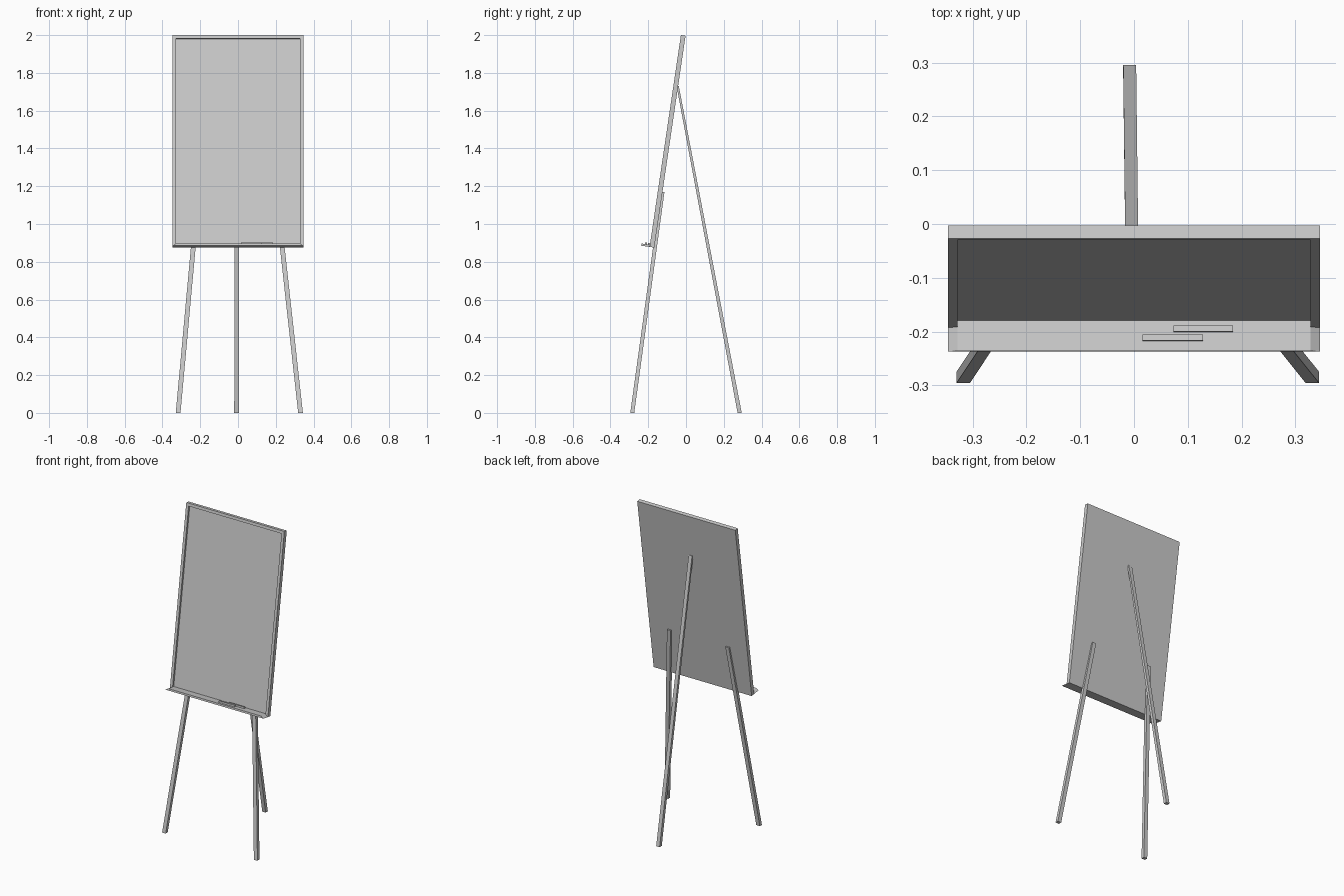
import bpy, bmesh, math
from mathutils import Matrix

if "Cube" in bpy.data.objects:
    bpy.data.objects.remove(bpy.data.objects["Cube"])

TILT = math.atan(0.1477)
# board space: x across, -y out of the board's front, z up the board
BOARD = Matrix.Translation((0, -0.168, 0.875)) @ Matrix.Rotation(-TILT, 4, 'X')
L = 1.1334      # board length
W = 0.346       # half width
B = 0.018       # frame width
T = 0.025       # frame depth
P = 0.013       # panel depth


def prism(name, low, high, matrix=None):
    """Six-sided solid between two rectangles (x0, x1, y0, y1, z)."""
    bm = bmesh.new()
    rings = []
    for x0, x1, y0, y1, z in (low, high):
        rings.append([bm.verts.new(p) for p in
                      ((x0, y0, z), (x1, y0, z), (x1, y1, z), (x0, y1, z))])
    a, b = rings
    bm.faces.new(a[::-1])
    bm.faces.new(b)
    for i in range(4):
        j = (i + 1) % 4
        bm.faces.new((a[i], a[j], b[j], b[i]))
    if matrix:
        bm.transform(matrix)
    bmesh.ops.recalc_face_normals(bm, faces=bm.faces)
    me = bpy.data.meshes.new(name)
    bm.to_mesh(me)
    bm.free()
    ob = bpy.data.objects.new(name, me)
    bpy.context.collection.objects.link(ob)
    return ob


def board_box(name, x0, x1, w0, w1, v0, v1):
    """Box on the tilted board; w is the distance out from its back."""
    return prism(name, (x0, x1, -w1, -w0, v0), (x0, x1, -w1, -w0, v1), BOARD)


# Writing panel and raised frame
board_box("panel", -W + B, W - B, 0, P, 0, L - B)
board_box("frame_top", -W + B, W - B, 0, T, L - B, L)
for side, s in (("left", -1), ("right", 1)):
    x0, x1 = sorted((s * (W - B), s * W))
    board_box("frame_" + side, x0, x1, 0, T, 0, L)

# Pen tray with sloped ends
prism("tray", (-W, W, -0.07, -0.005, 0), (-W + B, W - B, -0.07, -0.005, 0.0115), BOARD)

# Pens lying on the tray
board_box("pen_back", 0.073, 0.184, 0.024, 0.035, 0.0115, 0.021)
board_box("pen_front", 0.016, 0.128, 0.041, 0.052, 0.0115, 0.021)

# Splayed front legs, cut level at both ends
for side, foot, top in (("left", -0.317, -0.210), ("right", 0.331, 0.202)):
    prism("front_leg_" + side,
          (foot - 0.0125, foot + 0.0125, -0.295, -0.274, 0),
          (top - 0.0125, top + 0.0125, -0.134, -0.114, 1.17))

# Rear prop leg, thinner at the top
prism("rear_leg", (-0.020, 0.004, 0.273, 0.295, 0),
      (-0.016, 0.008, -0.050, -0.038, 1.73))
